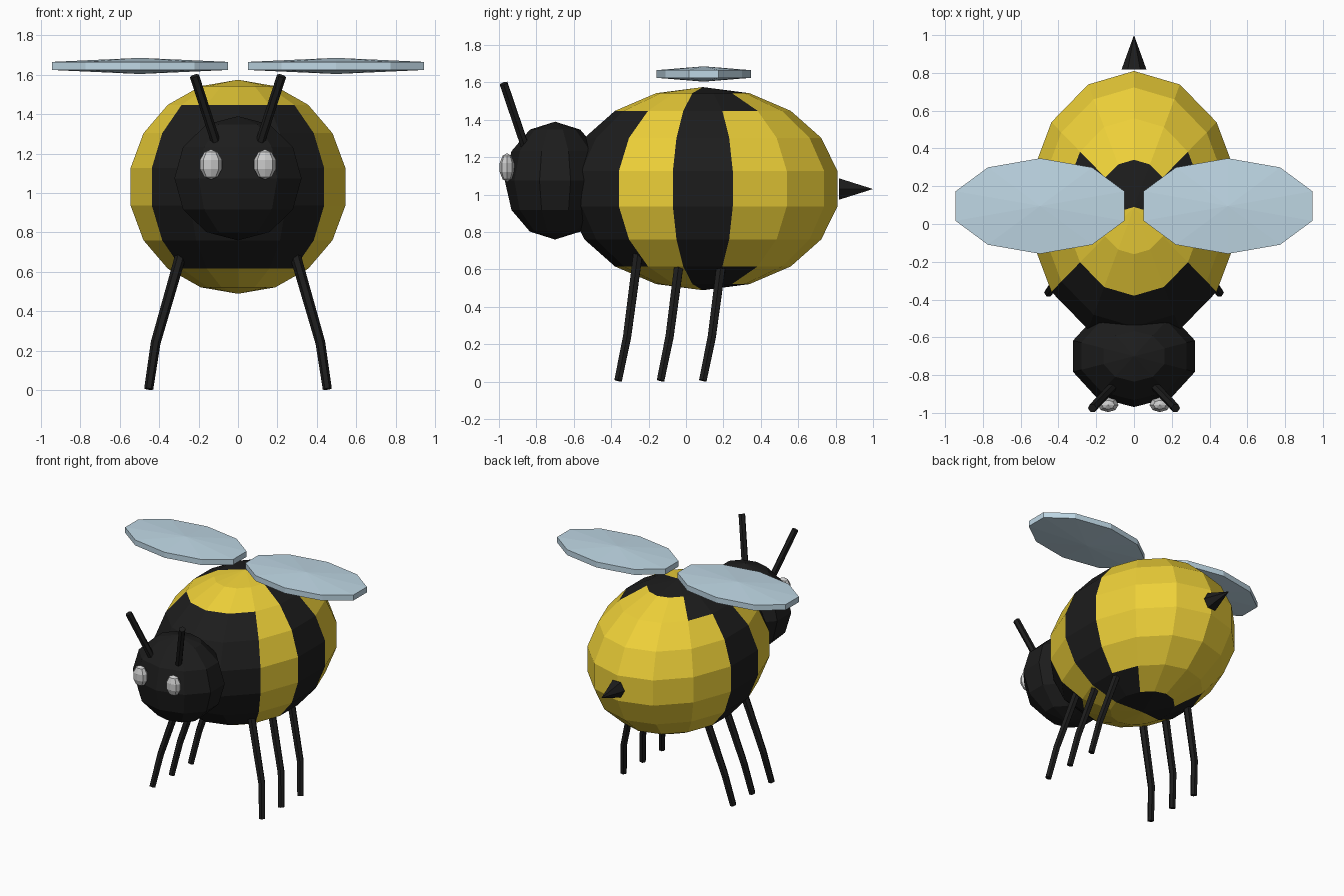
import bpy, bmesh
from math import sin, cos, pi
from mathutils import Vector

if "Cube" in bpy.data.objects:
    bpy.data.objects.remove(bpy.data.objects["Cube"])


def material(name, rgb):
    m = bpy.data.materials.new(name)
    m.diffuse_color = (*rgb, 1)
    m.use_nodes = True
    m.node_tree.nodes["Principled BSDF"].inputs["Base Color"].default_value = m.diffuse_color
    return m


YELLOW = material("yellow", (0.85, 0.63, 0.04))
BLACK = material("black", (0.012, 0.012, 0.012))
PALE_BLUE = material("pale_blue", (0.52, 0.68, 0.78))


def finish(name, bm, mats):
    bmesh.ops.recalc_face_normals(bm, faces=bm.faces[:])
    me = bpy.data.meshes.new(name)
    bm.to_mesh(me)
    bm.free()
    for m in mats:
        me.materials.append(m)
    ob = bpy.data.objects.new(name, me)
    bpy.context.collection.objects.link(ob)
    return ob


def loft(bm, rings):
    for a, b in zip(rings, rings[1:]):
        n = max(len(a), len(b))
        for i in range(n):
            quad = [a[i % len(a)], a[(i + 1) % len(a)],
                    b[(i + 1) % len(b)], b[i % len(b)]]
            bm.faces.new(list(dict.fromkeys(quad)))


def ellipsoid(name, centre, radii, segs, nrings, mats=()):
    """Upright low-poly sphere with vertices on the +y side."""
    bm = bmesh.new()
    rings = []
    for r in range(nrings + 1):
        t = pi * r / nrings
        count = 1 if r in (0, nrings) else segs
        rings.append([bm.verts.new((
            centre[0] + radii[0] * sin(t) * sin(2 * pi * i / segs),
            centre[1] + radii[1] * sin(t) * cos(2 * pi * i / segs),
            centre[2] + radii[2] * cos(t))) for i in range(count)])
    loft(bm, rings)
    return finish(name, bm, mats)


def tube(name, points, radii, sides=6):
    """Faceted limb along a short path."""
    bm = bmesh.new()
    pts = [Vector(p) for p in points]
    rings = []
    for k, p in enumerate(pts):
        d = (pts[min(k + 1, len(pts) - 1)] - pts[max(k - 1, 0)]).normalized()
        u = d.cross(Vector((0, 1, 0))).normalized()
        v = d.cross(u)
        rings.append([bm.verts.new(p + radii[k] * (u * cos(2 * pi * i / sides)
                      + v * sin(2 * pi * i / sides))) for i in range(sides)])
    loft(bm, rings)
    bm.faces.new(rings[0])
    bm.faces.new(rings[-1])
    return finish(name, bm, [BLACK])


# Striped body: bands chosen by how far along y each face sits
BODY_Y = 0.09
body = ellipsoid("body", (0, BODY_Y, 1.032), (0.568, 0.731, 0.543), 14, 9,
                 [YELLOW, BLACK])
for f in body.data.polygons:
    y = sum(body.data.vertices[i].co.y for i in f.vertices) / len(f.vertices) - BODY_Y
    f.material_index = int(y < -0.37 or -0.02 < y < 0.19)

# Head
ellipsoid("head", (0, -0.70, 1.075), (0.339, 0.269, 0.315), 10, 6, [BLACK])

# Stinger
bm = bmesh.new()
base = [bm.verts.new((0.066 * cos(pi * i / 3), 0.818, 1.03 + 0.066 * sin(pi * i / 3)))
        for i in range(6)]
loft(bm, [base, [bm.verts.new((0, 1.0, 1.03))]])
bm.faces.new(base)
finish("stinger", bm, [BLACK])

# Paired parts
for side, s in (("right", 1), ("left", -1)):
    ellipsoid(side + "_eye", (s * 0.137, -0.957, 1.145), (0.058, 0.041, 0.077), 8, 5)
    ellipsoid(side + "_wing", (s * 0.4975, 0.095, 1.645), (0.543, 0.292, 0.041),
              10, 3, [PALE_BLUE])
    tube(side + "_antenna", [(s * 0.105, -0.853, 1.235), (s * 0.221, -0.975, 1.594)],
         [0.024, 0.024])
    for name, y in (("front", 0), ("middle", 0.227), ("back", 0.453)):
        tube(f"{side}_{name}_leg",
             [(s * 0.26, y - 0.243, 0.79), (s * 0.418, y - 0.315, 0.24),
              (s * 0.453, y - 0.363, 0.006)],
             [0.029, 0.025, 0.023])
